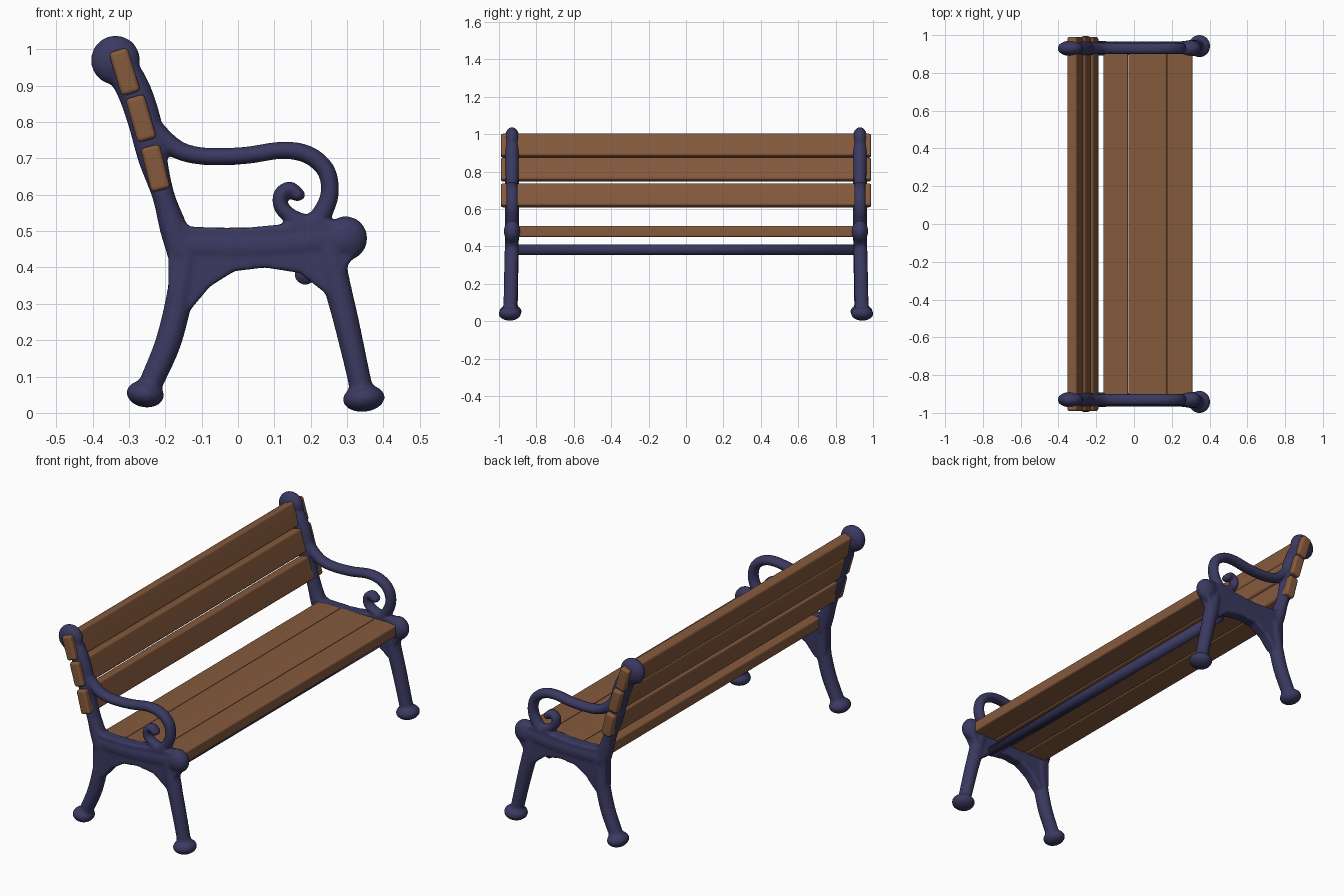
import bpy, bmesh, math
from mathutils import Vector, Matrix

if "Cube" in bpy.data.objects:
    bpy.data.objects.remove(bpy.data.objects["Cube"])

def material(name, col):
    m = bpy.data.materials.new(name)
    m.diffuse_color = (*col, 1)
    m.use_nodes = True
    m.node_tree.nodes["Principled BSDF"].inputs["Base Color"].default_value = m.diffuse_color
    return m

IRON = material("dark_blue_iron", (0.043, 0.041, 0.118))
WOOD = material("brown_wood", (0.235, 0.102, 0.046))
FY = -0.93  # y of the near iron frame

def make_object(name, bm, mat):
    bmesh.ops.recalc_face_normals(bm, faces=bm.faces)
    me = bpy.data.meshes.new(name)
    bm.to_mesh(me)
    bm.free()
    for p in me.polygons:
        p.use_smooth = True
    me.materials.append(mat)
    ob = bpy.data.objects.new(name, me)
    bpy.context.collection.objects.link(ob)
    return ob

def catmull(pts, n=8):
    v = [Vector(p) for p in pts]
    v = [2 * v[0] - v[1]] + v + [2 * v[-1] - v[-2]]
    out = []
    for i in range(1, len(v) - 2):
        a, b, c, d = v[i - 1:i + 3]
        for k in range(n):
            t = k / n
            out.append(0.5 * (2 * b + (c - a) * t + (2 * a - 5 * b + 4 * c - d) * t * t
                              + (3 * b - a - 3 * c + d) * t ** 3))
    out.append(v[-2])
    return out

def sweep(bm, pts, ry, y0=0.0, y1=0.0, seg=20):
    """Oval tube in the xz plane; pts are (x, z, half width)."""
    path = catmull(pts)
    rings = []
    for i, p in enumerate(path):
        t = path[min(i + 1, len(path) - 1)] - path[max(i - 1, 0)]
        n = Vector((-t.y, t.x)).normalized()
        y = FY + y0 + (y1 - y0) * i / (len(path) - 1)
        rings.append([bm.verts.new((p.x + n.x * p.z * math.cos(a), y + ry * math.sin(a),
                                    p.y + n.y * p.z * math.cos(a)))
                      for a in (2 * math.pi * k / seg for k in range(seg))])
    for r, s in zip(rings, rings[1:]):
        for k in range(seg):
            bm.faces.new((r[k], r[(k + 1) % seg], s[(k + 1) % seg], s[k]))
    bm.faces.new(rings[0])
    bm.faces.new(rings[-1][::-1])

def ball(bm, x, y, z, rx, ry, rz, tilt=0):
    m = (Matrix.Translation((x, y, z)) @ Matrix.Rotation(tilt, 4, 'Y')
         @ Matrix.Diagonal((rx, ry, rz, 1)))
    bmesh.ops.create_uvsphere(bm, u_segments=24, v_segments=14, radius=1, matrix=m)

# cast iron side frame: post, legs, arm, scroll, knobs and feet, fused together
bm = bmesh.new()
sweep(bm, [(-.335, .97, .046), (-.288, .89, .047), (-.257, .80, .046), (-.235, .70, .04),
           (-.206, .60, .031), (-.178, .51, .038), (-.155, .44, .04)], .039)
sweep(bm, [(-.145, .46, .04), (-.155, .35, .037), (-.19, .2, .036), (-.24, .08, .033),
           (-.25, .05, .033)], .037, 0, -.008)
sweep(bm, [(.25, .46, .04), (.268, .37, .038), (.298, .25, .035), (.332, .1, .032),
           (.342, .05, .034)], .037, 0, -.012)
sweep(bm, [(-.17, .462, .045), (0, .457, .048), (.15, .465, .05), (.29, .482, .05)], .036)
sweep(bm, [(-.235, .79, .025), (-.195, .745, .027), (-.15, .717, .025), (-.08, .705, .024),
           (.02, .708, .024), (.12, .722, .024), (.19, .711, .025), (.24, .67, .025),
           (.253, .61, .025), (.235, .555, .027), (.2, .51, .03)], .031)
sweep(bm, [(.22, .515, .022), (.155, .535, .022), (.12, .565, .021), (.117, .6, .02),
           (.142, .618, .019), (.165, .603, .017)], .029)
ball(bm, .163, FY, .6, .022, .03, .018)
ball(bm, -.337, FY, .97, .068, .041, .068)
ball(bm, .296, FY, .48, .06, .044, .061)
ball(bm, -.255, -.938, .052, .052, .06, .037, .15)
ball(bm, .346, -.942, .04, .058, .06, .037, -.1)
# arched web under the seat
web = [(-.192, .32), (-.19, .45), (-.21, .53), (-.16, .53), (-.13, .512), (0, .507), (.14, .52),
       (.3, .53), (.33, .45), (.292, .39), (.305, .32), (.25, .322), (.17, .385), (.074, .4),
       (-.01, .39), (-.077, .348), (-.13, .285)]
f = bm.faces.new([bm.verts.new((x, FY - .03, z)) for x, z in web])
ext = bmesh.ops.extrude_face_region(bm, geom=[f])
bmesh.ops.translate(bm, vec=(0, .06, 0),
                    verts=[g for g in ext["geom"] if isinstance(g, bmesh.types.BMVert)])
frame = make_object("side_frames", bm, IRON)
r = frame.modifiers.new("fuse", 'REMESH')
r.mode, r.voxel_size, r.use_smooth_shade = 'VOXEL', .0065, True
s = frame.modifiers.new("soften", 'SMOOTH')
s.factor, s.iterations = .5, 6
m = frame.modifiers.new("other_side", 'MIRROR')
m.use_axis = (False, True, False)
m.use_mirror_merge = False

# iron cross bar below the seat
bm = bmesh.new()
bmesh.ops.create_cone(bm, cap_ends=True, segments=24, radius1=.029, radius2=.029, depth=1.8,
                      matrix=Matrix.Translation((.185, 0, .382)) @ Matrix.Rotation(math.pi / 2, 4, 'X'))
make_object("cross_bar", bm, IRON)

def plank(name, x, z, sx, sz, length, tilt, bevel):
    bm = bmesh.new()
    bmesh.ops.create_cube(bm, size=1, matrix=Matrix.Translation((x, 0, z))
                          @ Matrix.Rotation(tilt, 4, 'Y') @ Matrix.Diagonal((sx, length, sz, 1)))
    bmesh.ops.bevel(bm, geom=bm.edges[:], offset=bevel, segments=3, profile=.5, affect='EDGES')
    ob = make_object(name, bm, WOOD)
    w = ob.modifiers.new("flat_shading", 'WEIGHTED_NORMAL')
    w.keep_sharp = True

# back slats, passing through the frames
for i, (x, z, t) in enumerate([(-.312, .938, 17), (-.267, .81, 16), (-.227, .673, 14)]):
    plank(f"back_slat_{i + 1}", x, z, .054, .125, 1.98, -math.radians(t), .012)

# seat planks, nearly touching
for i, (a, b) in enumerate([(-.162, -.03), (-.03, .175), (.175, .31)]):
    plank(f"seat_plank_{i + 1}", (a + b) / 2, .48, b - a - .001, .06, 1.82, 0, .009)
